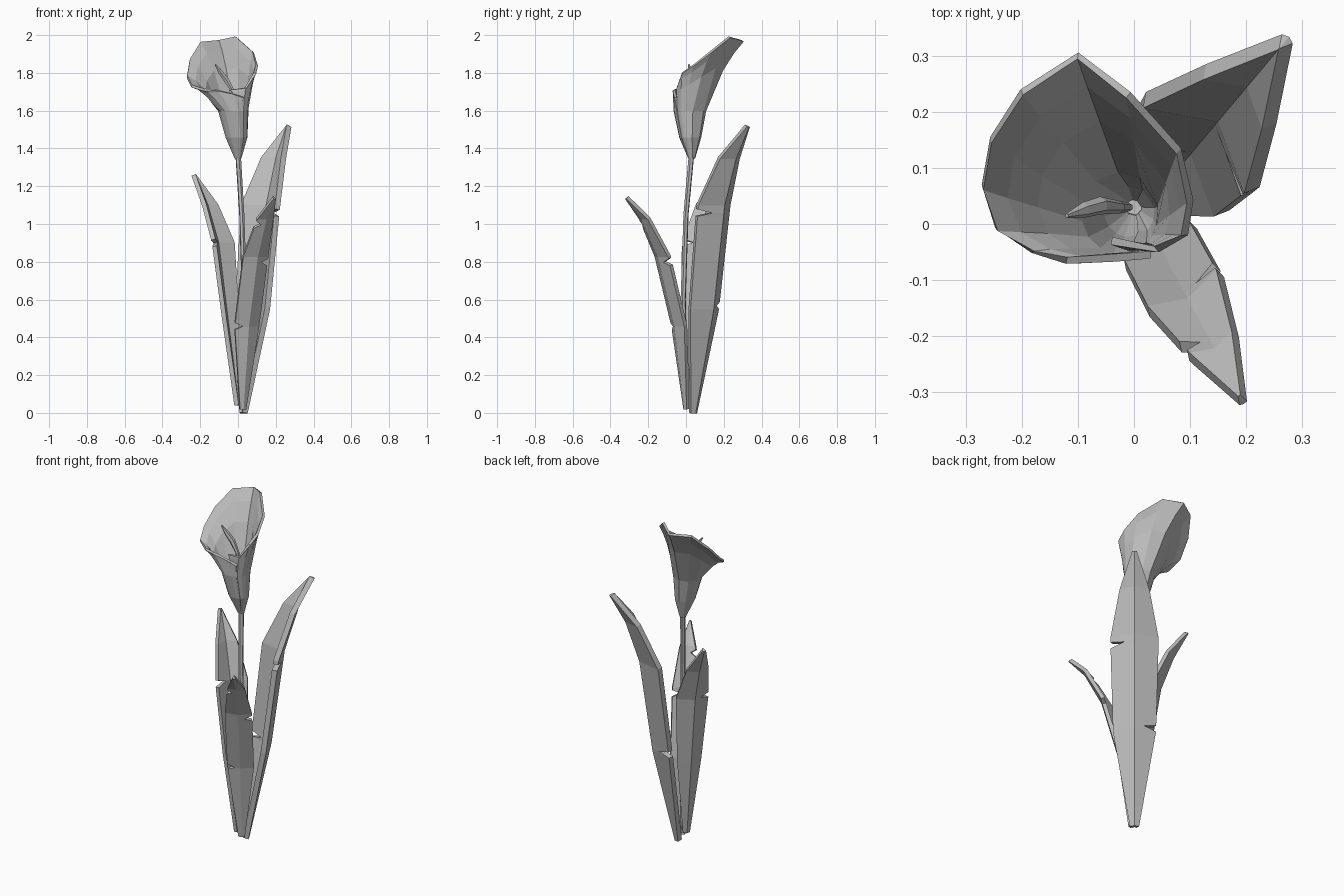
import bpy
import bmesh
from math import radians, cos, sin, atan2
from mathutils import Vector

old = bpy.data.objects.get("Cube")
if old:
    bpy.data.objects.remove(old, do_unlink=True)

grey = bpy.data.materials.new("plain grey")
grey.use_nodes = True
grey.diffuse_color = (0.5, 0.5, 0.5, 1)
grey.node_tree.nodes["Principled BSDF"].inputs["Base Color"].default_value = (0.5, 0.5, 0.5, 1)


def loft(name, rows, thickness):
    """Skin an open sheet over rows of points and give it thickness."""
    bm = bmesh.new()
    grid = [[bm.verts.new(p) for p in row] for row in rows]
    for low, high in zip(grid, grid[1:]):
        for i in range(len(low) - 1):
            bm.faces.new((low[i], low[i + 1], high[i + 1], high[i]))
    bmesh.ops.recalc_face_normals(bm, faces=bm.faces)
    mesh = bpy.data.meshes.new(name)
    bm.to_mesh(mesh)
    bm.free()
    mesh.materials.append(grey)
    obj = bpy.data.objects.new(name, mesh)
    bpy.context.collection.objects.link(obj)
    shell = obj.modifiers.new("thickness", "SOLIDIFY")
    shell.thickness = thickness
    shell.offset = 0
    return obj


def tube(name, path):
    """Slim faceted tube through (x, y, z, radius) points."""
    curve = bpy.data.curves.new(name, "CURVE")
    curve.dimensions = "3D"
    curve.bevel_depth = 1
    curve.bevel_resolution = 1
    curve.use_fill_caps = True
    spline = curve.splines.new("POLY")
    spline.points.add(len(path) - 1)
    for point, (x, y, z, radius) in zip(spline.points, path):
        point.co = (x, y, z, 1)
        point.radius = radius
    curve.materials.append(grey)
    obj = bpy.data.objects.new(name, curve)
    bpy.context.collection.objects.link(obj)
    bpy.ops.object.select_all(action="DESELECT")
    obj.select_set(True)
    bpy.context.view_layer.objects.active = obj
    bpy.ops.object.convert(target="MESH")
    for face in obj.data.polygons:
        face.use_smooth = False


def leaf(name, base, heading, spine, fold, notches, thickness):
    """Folded blade: spine holds (height, reach, half width); notches (height, side)."""
    angle = radians(heading)
    out = Vector((cos(angle), sin(angle), 0))
    side = Vector((sin(angle), -cos(angle), 0))
    gap = 0.018

    def sample(z):
        for a, b in zip(spine, spine[1:]):
            if z <= b[0]:
                t = (z - a[0]) / (b[0] - a[0])
                return a[1] + t * (b[1] - a[1]), a[2] + t * (b[2] - a[2])
        return spine[-1][1:]

    # torn notches add three rows, the middle one pulled in on one edge
    cuts = {z: 0 for z, _, _ in spine}
    for z, edge in notches:
        cuts.update({z - gap: 0, z: edge, z + gap: 0})
    rows = []
    for z in sorted(cuts):
        reach, width = sample(z)
        middle = Vector((*base, z)) + out * reach
        row = []
        for s in (-1, 0, 1):
            w = width * (0.4 if s and s == cuts[z] else 1)
            row.append(middle + side * s * w - out * fold * abs(s) * w)
        rows.append(row)
    return loft(name, rows, thickness)


# Leaves
leaf("tall_back_leaf", (0.03, 0.04), 50,
     [(0, 0, 0.018), (0.55, 0.125, 0.11), (1.1, 0.2, 0.125),
      (1.35, 0.28, 0.075), (1.52, 0.37, 0.006)],
     0.55, [(0.57, -1), (1.06, 1)], 0.03)
leaf("side_leaf", (-0.005, 0.005), 145,
     [(0.04, 0, 0.015), (0.5, 0.07, 0.065), (0.9, 0.13, 0.09),
      (1.1, 0.2, 0.06), (1.26, 0.28, 0.006)],
     0.5, [(0.9, -1)], 0.024)
leaf("front_leaf", (0.025, 0), -62,
     [(0.02, 0, 0.015), (0.46, 0.06, 0.07), (0.83, 0.16, 0.072),
      (1.03, 0.26, 0.045), (1.14, 0.355, 0.005)],
     0.3, [(0.46, 1), (0.8, -1), (1, 1)], 0.022)

# Stem
tube("stem", [(0.02, 0, 0.03, 0.014), (0.035, -0.015, 0.6, 0.014),
              (0.02, 0, 1.05, 0.014), (0, 0.03, 1.38, 0.015)])

# Trumpet flower: a wrapped sheet, its first edge tucked behind the last
rim = [(-0.04, -0.03, 1.71), (0.04, -0.045, 1.72), (0.09, -0.02, 1.8),
       (0.1, 0.04, 1.84), (0.08, 0.13, 1.91), (-0.01, 0.23, 1.99),
       (-0.1, 0.3, 1.97), (-0.2, 0.235, 1.96), (-0.255, 0.15, 1.87),
       (-0.27, 0.065, 1.78), (-0.245, -0.01, 1.73), (-0.18, -0.05, 1.71),
       (-0.12, -0.065, 1.71), (-0.03, -0.06, 1.69), (0.03, -0.055, 1.67)]


def ring(cx, cy, z, rx, ry):
    points = []
    for i, (x, y, _) in enumerate(rim):
        a = atan2(y - 0.1, x + 0.09)
        k = 0.85 if i == 0 else 1
        points.append(Vector((cx + k * rx * cos(a), cy + k * ry * sin(a), z)))
    return points


throat = ring(-0.025, 0.02, 1.6, 0.075, 0.08)
lip = [Vector(p) for p in rim]
flare = [q + Vector(((p.x - q.x) * 0.45, (p.y - q.y) * 0.45, (p.z - q.z) * 0.58))
         for p, q in zip(lip, throat)]
roll = [q.lerp(p, 0.55) + Vector((0, 0, 0.01)) for p, q in zip(lip, flare)]
loft("flower_trumpet",
     [ring(0, 0.03, 1.35, 0.012, 0.012), ring(-0.008, 0.022, 1.46, 0.052, 0.052),
      throat, flare, roll, lip], 0.014)

# Spadix
tube("flower_spadix", [(-0.01, 0.03, 1.45, 0.008), (-0.025, 0.03, 1.7, 0.011),
                       (-0.06, 0.033, 1.76, 0.016), (-0.09, 0.025, 1.8, 0.014),
                       (-0.12, 0.015, 1.845, 0.004)])
